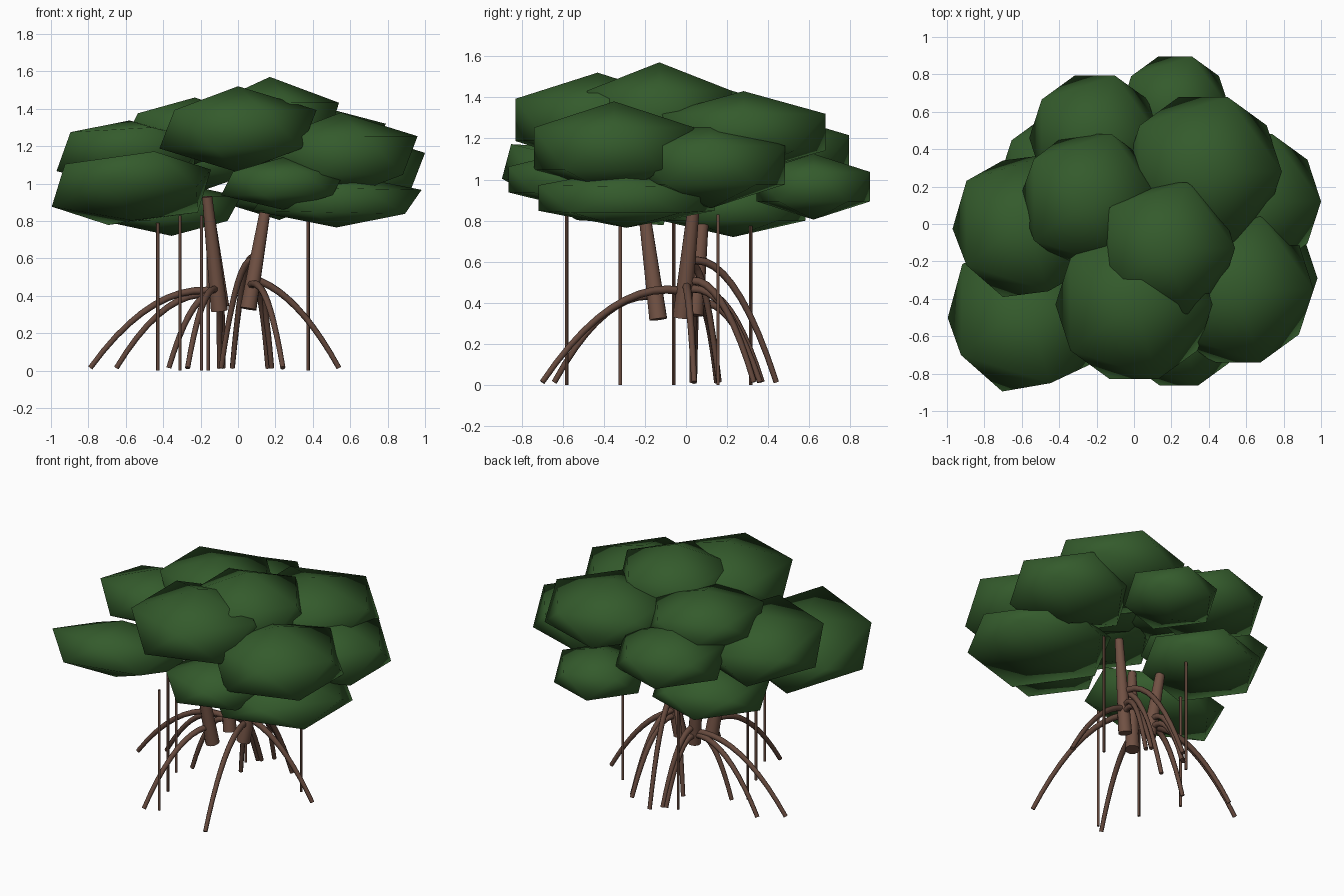
import bpy, bmesh, math
from mathutils import Vector, Matrix

if "Cube" in bpy.data.objects:
    bpy.data.objects.remove(bpy.data.objects["Cube"])


def material(name, rgb):
    m = bpy.data.materials.new(name)
    m.diffuse_color = (*rgb, 1)
    m.use_nodes = True
    m.node_tree.nodes["Principled BSDF"].inputs["Base Color"].default_value = m.diffuse_color
    return m


LEAF = material("leaf green", (0.034, 0.104, 0.025))
BARK = material("trunk brown", (0.165, 0.083, 0.057))
ROOT = material("root brown", (0.130, 0.066, 0.046))


def finish(name, bm, mat, sharp):
    me = bpy.data.meshes.new(name)
    bm.to_mesh(me)
    bm.free()
    me.materials.append(mat)
    for p in me.polygons:
        p.use_smooth = True
    ob = bpy.data.objects.new(name, me)
    bpy.context.collection.objects.link(ob)
    if sharp:
        bpy.context.view_layer.objects.active = ob
        ob.select_set(True)
        bpy.ops.object.shade_smooth_by_angle(angle=math.radians(60))
        ob.select_set(False)


def leaf_clump(name, x, y, z, rim, half_h, tilt_x=0, tilt_y=0):
    """Flattened 20-sided ball; rim is its radius seen from above."""
    bm = bmesh.new()
    bmesh.ops.create_icosphere(bm, subdivisions=1, radius=1)
    r = rim / 0.894
    m = (Matrix.Translation((x, y, z)) @ Matrix.Rotation(tilt_y, 4, 'Y')
         @ Matrix.Rotation(tilt_x, 4, 'X') @ Matrix.Diagonal((r, r, half_h, 1)))
    bmesh.ops.transform(bm, matrix=m, verts=bm.verts)
    finish(name, bm, LEAF, False)


def tube(name, pts, r0, r1, sides, mat):
    """Tapered closed tube along a path."""
    bm = bmesh.new()
    pts = [Vector(p) for p in pts]
    n = len(pts)
    rings = []
    for i, p in enumerate(pts):
        d = (pts[min(i + 1, n - 1)] - pts[max(i - 1, 0)]).normalized()
        side = d.cross(Vector((0, 0, 1)))
        side = side.normalized() if side.length > 1e-4 else Vector((1, 0, 0))
        up = side.cross(d)
        r = r0 + (r1 - r0) * i / (n - 1)
        rings.append([bm.verts.new(p + r * (math.cos(a) * side + math.sin(a) * up))
                      for a in (math.tau * k / sides for k in range(sides))])
    for a, b in zip(rings, rings[1:]):
        for k in range(sides):
            j = (k + 1) % sides
            bm.faces.new((a[k], a[j], b[j], b[k]))
    bm.faces.new(rings[0])
    bm.faces.new(rings[-1])
    bmesh.ops.recalc_face_normals(bm, faces=bm.faces)
    finish(name, bm, mat, True)


# Canopy: centre, rim radius, half height, tilts
clumps = [
    (0.00, -0.43, 1.29, 0.42, 0.23),          # front top
    (0.17, -0.13, 1.32, 0.37, 0.25),          # highest
    (0.37, 0.28, 1.23, 0.42, 0.20),           # back right top
    (-0.24, 0.13, 1.28, 0.37, 0.18, 0, 0.05),  # middle left top
    (-0.58, -0.01, 1.15, 0.39, 0.19, -0.18),  # left
    (-0.57, -0.48, 0.975, 0.43, 0.18, -0.28, -0.05),  # front left low
    (0.55, -0.35, 1.15, 0.41, 0.23),          # right
    (0.62, 0.12, 1.07, 0.38, 0.21),           # right low
    (0.24, -0.55, 1.00, 0.33, 0.14),          # front small
    (0.53, -0.29, 0.91, 0.45, 0.145, 0, 0.02),  # front right lowest
    (-0.21, 0.46, 1.135, 0.35, 0.18),         # back
    (0.22, 0.62, 0.965, 0.29, 0.16),          # back low
    (-0.355, 0.23, 0.865, 0.37, 0.145),       # back left lowest
]
for i, c in enumerate(clumps):
    leaf_clump(f"leaf_clump_{i + 1}", *c)

# Three leaning trunks
trunks = [((-0.10, -0.135, 0.32), (-0.165, -0.215, 0.93)),
          ((0.055, -0.02, 0.33), (0.16, 0.045, 0.94)),
          ((-0.09, 0.04, 0.34), (-0.165, 0.09, 0.92))]
for i, (a, b) in enumerate(trunks):
    tube(f"trunk_{i + 1}", [a, b], 0.045, 0.027, 10, BARK)

# Arching prop roots: start point, foot on the ground, arch fullness
roots = [(-0.10, 0.05, 0.42, -0.79, 0.04, 0.14), (-0.10, 0.05, 0.40, -0.65, 0.15, 0.14),
         (-0.10, 0.04, 0.40, -0.37, 0.03, 0.14), (-0.11, -0.13, 0.43, -0.27, -0.64, 0.10),
         (-0.10, 0.05, 0.39, -0.10, 0.36, 0.14), (-0.10, 0.05, 0.45, -0.08, 0.37, 0.10),
         (0.07, -0.03, 0.46, 0.24, -0.70, 0.10), (0.08, 0.00, 0.49, 0.54, 0.04, -0.12),
         (0.08, 0.00, 0.50, 0.18, 0.33, 0.14), (0.08, 0.00, 0.46, 0.16, 0.36, 0.14),
         (0.09, 0.01, 0.60, -0.03, 0.44, 0.14), (0.09, 0.01, 0.58, -0.09, 0.16, 0.14)]
for i, (x, y, z, fx, fy, arch) in enumerate(roots):
    path = []
    for k in range(11):
        t = k / 10
        path.append((x + (fx - x) * t, y + (fy - y) * t,
                     0.014 + (z - 0.014) * (1 - t * t) + arch * t * (1 - t)))
    tube(f"prop_root_{i + 1}", path, 0.021, 0.014, 7, ROOT)

# Thin hanging roots from canopy to ground
for i, (x, y) in enumerate([(-0.195, -0.58), (-0.31, -0.32), (-0.43, -0.06),
                            (0.375, 0.155), (-0.16, 0.315)]):
    tube(f"hanging_root_{i + 1}", [(x, y, 0.0), (x, y, 0.83)], 0.009, 0.009, 6, ROOT)
